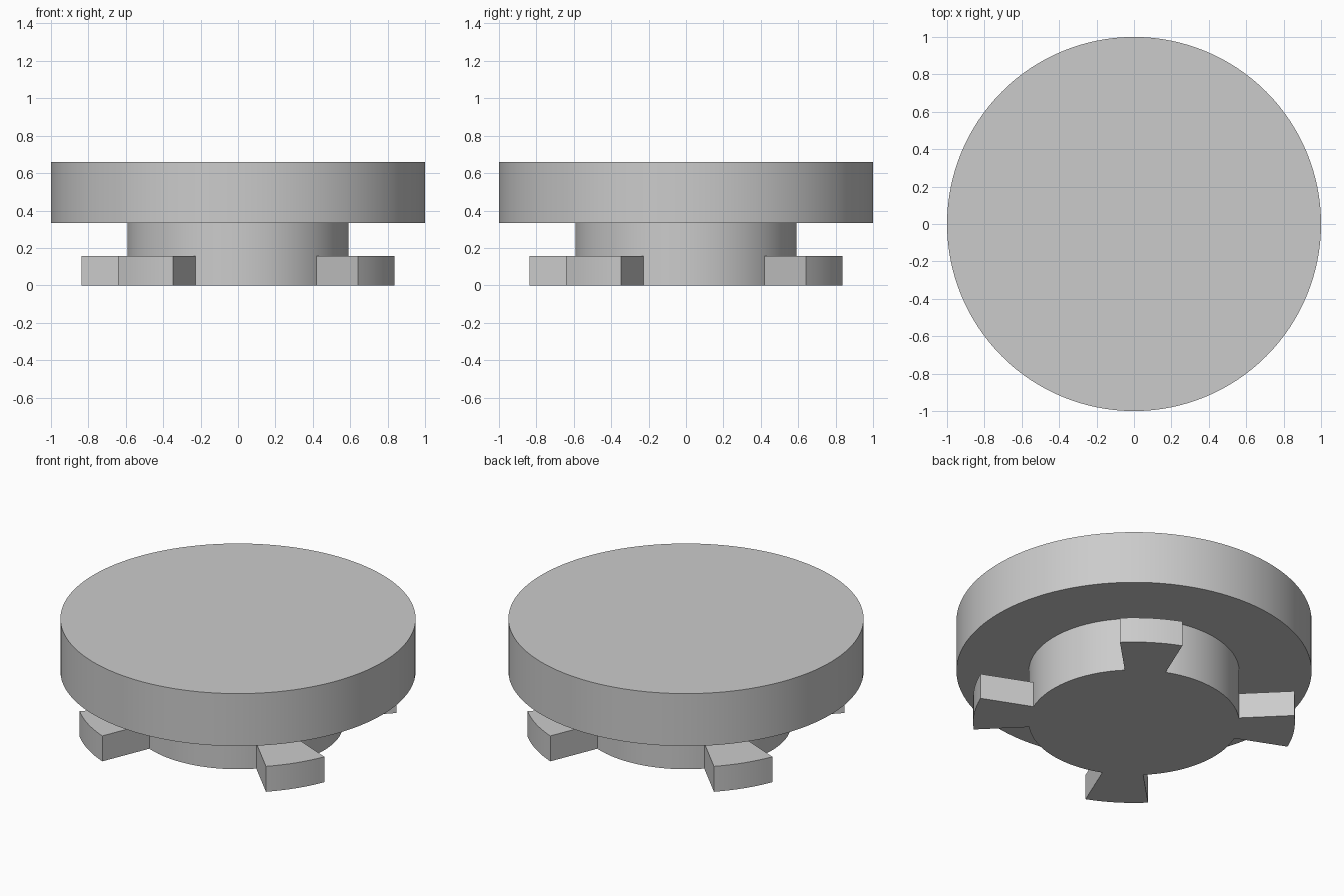
import bpy
import bmesh
from math import cos, sin, radians, tau

if "Cube" in bpy.data.objects:
    bpy.data.objects.remove(bpy.data.objects["Cube"], do_unlink=True)

SEGMENTS = 128
HUB_RADIUS = 0.592
LUG_RADIUS = 0.906

grey = bpy.data.materials.new("plain grey")
grey.use_nodes = True
colour = (0.6, 0.6, 0.6, 1)
grey.diffuse_color = colour
grey.node_tree.nodes["Principled BSDF"].inputs["Base Color"].default_value = colour


def arc(radius, start, count):
    """Points along a circle, counted in circle segments."""
    step = tau / SEGMENTS
    return [(radius * cos(start + i * step), radius * sin(start + i * step))
            for i in range(count)]


def prism(name, outline, bottom, top):
    """Extrude a flat outline upwards into a solid part."""
    bm = bmesh.new()
    base = bm.faces.new([bm.verts.new((x, y, bottom)) for x, y in outline])
    raised = bmesh.ops.extrude_face_region(bm, geom=[base], use_keep_orig=True)
    verts = [v for v in raised["geom"] if isinstance(v, bmesh.types.BMVert)]
    bmesh.ops.translate(bm, verts=verts, vec=(0, 0, top - bottom))
    bmesh.ops.recalc_face_normals(bm, faces=bm.faces)
    mesh = bpy.data.meshes.new(name)
    bm.to_mesh(mesh)
    bm.free()
    mesh.materials.append(grey)
    part = bpy.data.objects.new(name, mesh)
    bpy.context.collection.objects.link(part)
    bpy.ops.object.select_all(action="DESELECT")
    part.select_set(True)
    bpy.context.view_layer.objects.active = part
    bpy.ops.object.shade_smooth_by_angle(angle=radians(30))


# Wide disc on a narrower hub
prism("top_disc", arc(1, 0, SEGMENTS), 0.334, 0.66)
prism("hub", arc(HUB_RADIUS, 0, SEGMENTS), 0, 0.334)

# Four wedge lugs around the foot of the hub, meeting its facets exactly
lug_count = SEGMENTS // 16 + 1
for number in range(4):
    start = radians(45 + 90 * number)
    outline = arc(LUG_RADIUS, start, lug_count) + arc(HUB_RADIUS, start, lug_count)[::-1]
    prism(f"lug_{number + 1}", outline, 0, 0.158)
